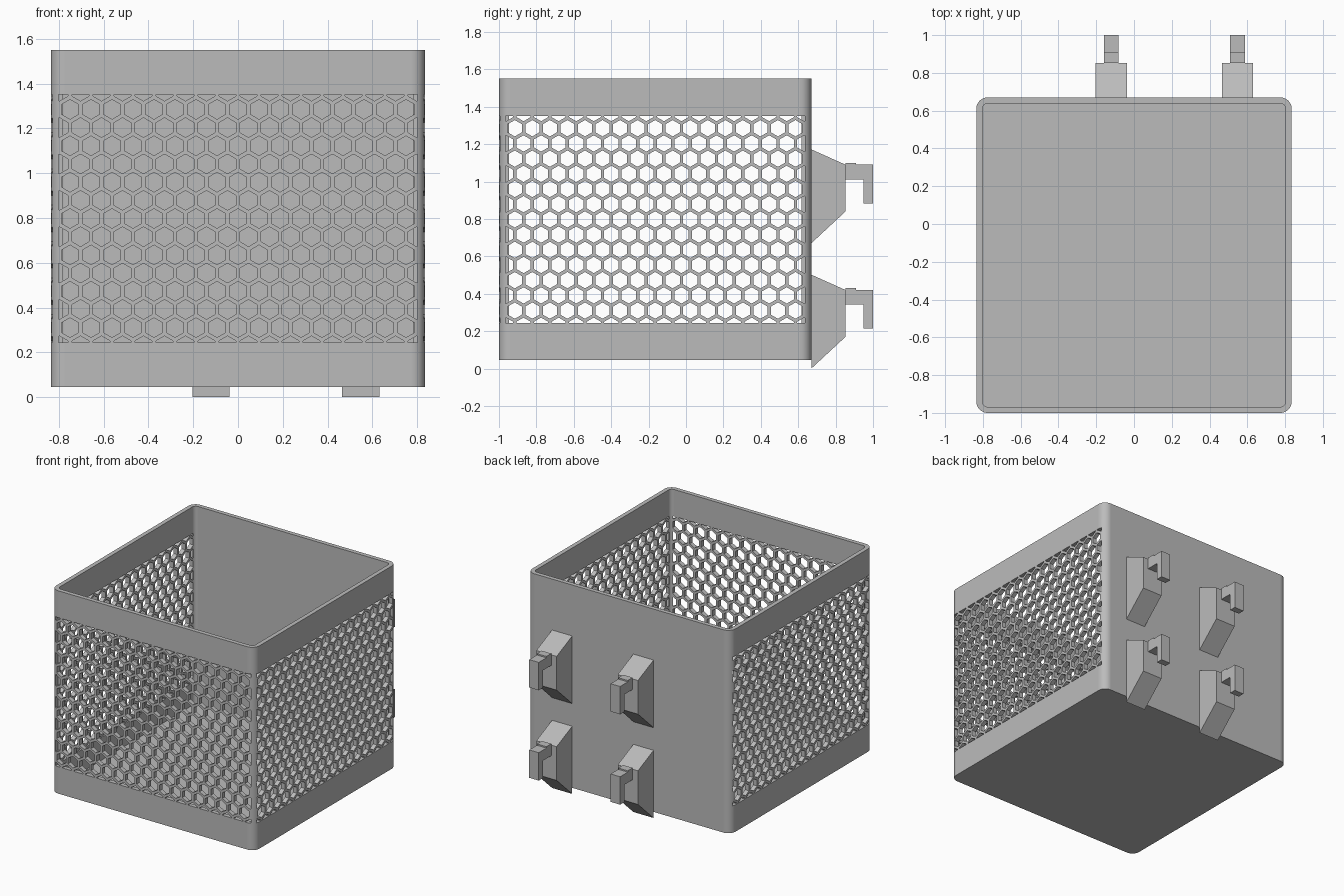
import bpy, bmesh, math
from mathutils import Matrix, Vector

if "Cube" in bpy.data.objects:
    bpy.data.objects.remove(bpy.data.objects["Cube"], do_unlink=True)

# Main dimensions
HALF_X, FRONT, BACK = 0.835, -1.0, 0.67
MID_Y, HALF_Y = (FRONT + BACK) / 2, (BACK - FRONT) / 2
BOTTOM, TOP, WALL, RADIUS = 0.045, 1.55, 0.032, 0.06
MID_Z = (BOTTOM + TOP) / 2
PITCH, HEX_RADIUS = 0.0938, 0.0437
WINDOW_HALF_HEIGHT = 0.553

grey = bpy.data.materials.new("plain grey")
grey.use_nodes = True
COLOUR = (0.5, 0.5, 0.5, 1)
grey.diffuse_color = COLOUR
grey.node_tree.nodes["Principled BSDF"].inputs["Base Color"].default_value = COLOUR


def make_object(name, bm):
    bmesh.ops.recalc_face_normals(bm, faces=bm.faces)
    mesh = bpy.data.meshes.new(name)
    bm.to_mesh(mesh)
    bm.free()
    mesh.materials.append(grey)
    obj = bpy.data.objects.new(name, mesh)
    bpy.context.collection.objects.link(obj)
    return obj


def rounded_ring(bm, inset, z, steps=8):
    """Rounded rectangle loop of vertices around the basket axis."""
    r = RADIUS - inset
    hx, hy = HALF_X - inset - r, HALF_Y - inset - r
    ring = []
    for corner, (sx, sy) in enumerate([(1, 1), (-1, 1), (-1, -1), (1, -1)]):
        for i in range(steps + 1):
            a = (corner + i / steps) * math.pi / 2
            ring.append(bm.verts.new((sx * hx + r * math.cos(a),
                                      MID_Y + sy * hy + r * math.sin(a), z)))
    return ring


def make_basket():
    bm = bmesh.new()
    rings = [rounded_ring(bm, 0, BOTTOM), rounded_ring(bm, 0, TOP),
             rounded_ring(bm, WALL, TOP), rounded_ring(bm, WALL, BOTTOM + WALL)]
    for lower, upper in zip(rings, rings[1:]):
        for i in range(len(lower)):
            bm.faces.new((lower[i - 1], lower[i], upper[i], upper[i - 1]))
    bm.faces.new(rings[0])
    bm.faces.new(rings[-1])
    return make_object("basket", bm)


def make_cutter(name, half_width, wall_distance, centre, turn):
    """Honeycomb of prisms, trimmed to a window, passing through one wall."""
    bm = bmesh.new()
    row_step = PITCH * math.sqrt(3) / 2
    for row in range(-7, 8):
        for col in range(-10, 11):
            x = (col + 0.5 * (row % 2)) * PITCH
            z = row * row_step
            bm.faces.new([bm.verts.new((x + HEX_RADIUS * math.sin(k * math.pi / 3), 0,
                                        z + HEX_RADIUS * math.cos(k * math.pi / 3)))
                          for k in range(6)])
    for axis, limit in ((Vector((1, 0, 0)), half_width),
                        (Vector((0, 0, 1)), WINDOW_HALF_HEIGHT)):
        for sign in (1, -1):
            bmesh.ops.bisect_plane(bm, geom=bm.verts[:] + bm.edges[:] + bm.faces[:],
                                   plane_co=axis * limit * sign,
                                   plane_no=axis * sign, clear_outer=True)
    depth = WALL + 0.02
    bmesh.ops.translate(bm, verts=bm.verts, vec=(0, -wall_distance + WALL + 0.001, 0))
    result = bmesh.ops.extrude_face_region(bm, geom=bm.faces[:], use_keep_orig=True)
    moved = [g for g in result["geom"] if isinstance(g, bmesh.types.BMVert)]
    bmesh.ops.translate(bm, verts=moved, vec=(0, -depth, 0))
    bmesh.ops.transform(bm, verts=bm.verts,
                        matrix=Matrix.Translation(centre) @ Matrix.Rotation(turn, 4, 'Z'))
    cutter = make_object(name, bm)
    cutter.hide_render = True
    return cutter


# Basket with honeycomb windows in the front and both sides
basket = make_basket()
centre = Vector((0, MID_Y, MID_Z))
cutters = [
    make_cutter("front_cutter", HALF_X - WALL - 0.002, HALF_Y, centre, 0),
    make_cutter("left_cutter", HALF_Y - WALL - 0.002, HALF_X, centre, math.pi / 2),
    make_cutter("right_cutter", HALF_Y - WALL - 0.002, HALF_X, centre, -math.pi / 2),
]
bpy.context.view_layer.objects.active = basket
for cutter in cutters:
    mod = basket.modifiers.new(cutter.name, 'BOOLEAN')
    mod.operation = 'DIFFERENCE'
    mod.solver = 'EXACT'
    mod.object = cutter
    bpy.ops.object.modifier_apply(modifier=mod.name)
    bpy.data.objects.remove(cutter, do_unlink=True)

# Smooth only the rounded vertical corners
for face in basket.data.polygons:
    n = face.normal
    face.use_smooth = abs(n.z) < 0.01 and 0.02 < abs(n.x) < 0.998 and \
        abs(abs(n.x) - 0.5) > 0.001 and abs(abs(n.y) - 0.5) > 0.001


def extrude_profile(name, profile, x, width, z):
    """Side outline in (y, z), given thickness along x."""
    bm = bmesh.new()
    face = bm.faces.new([bm.verts.new((x - width / 2, py, pz + z)) for py, pz in profile])
    result = bmesh.ops.extrude_face_region(bm, geom=[face], use_keep_orig=True)
    moved = [g for g in result["geom"] if isinstance(g, bmesh.types.BMVert)]
    bmesh.ops.translate(bm, verts=moved, vec=(width, 0, 0))
    return make_object(name, bm)


# Four wedge brackets with downward hooks on the back
BRACKET = [(0.67, 0.502), (0.853, 0.42), (0.853, 0.17), (0.67, 0)]
HOOK = [(0.853, 0.43), (0.91, 0.43), (0.91, 0.42), (1, 0.42),
        (1, 0.213), (0.95, 0.213), (0.95, 0.342), (0.853, 0.342)]
for side, x in (("right", -0.12), ("left", 0.548)):
    for level, z in (("lower", 0), ("upper", 0.67)):
        extrude_profile(f"{level}_{side}_bracket", BRACKET, x, 0.166, z)
        extrude_profile(f"{level}_{side}_hook", HOOK, x, 0.078, z)
